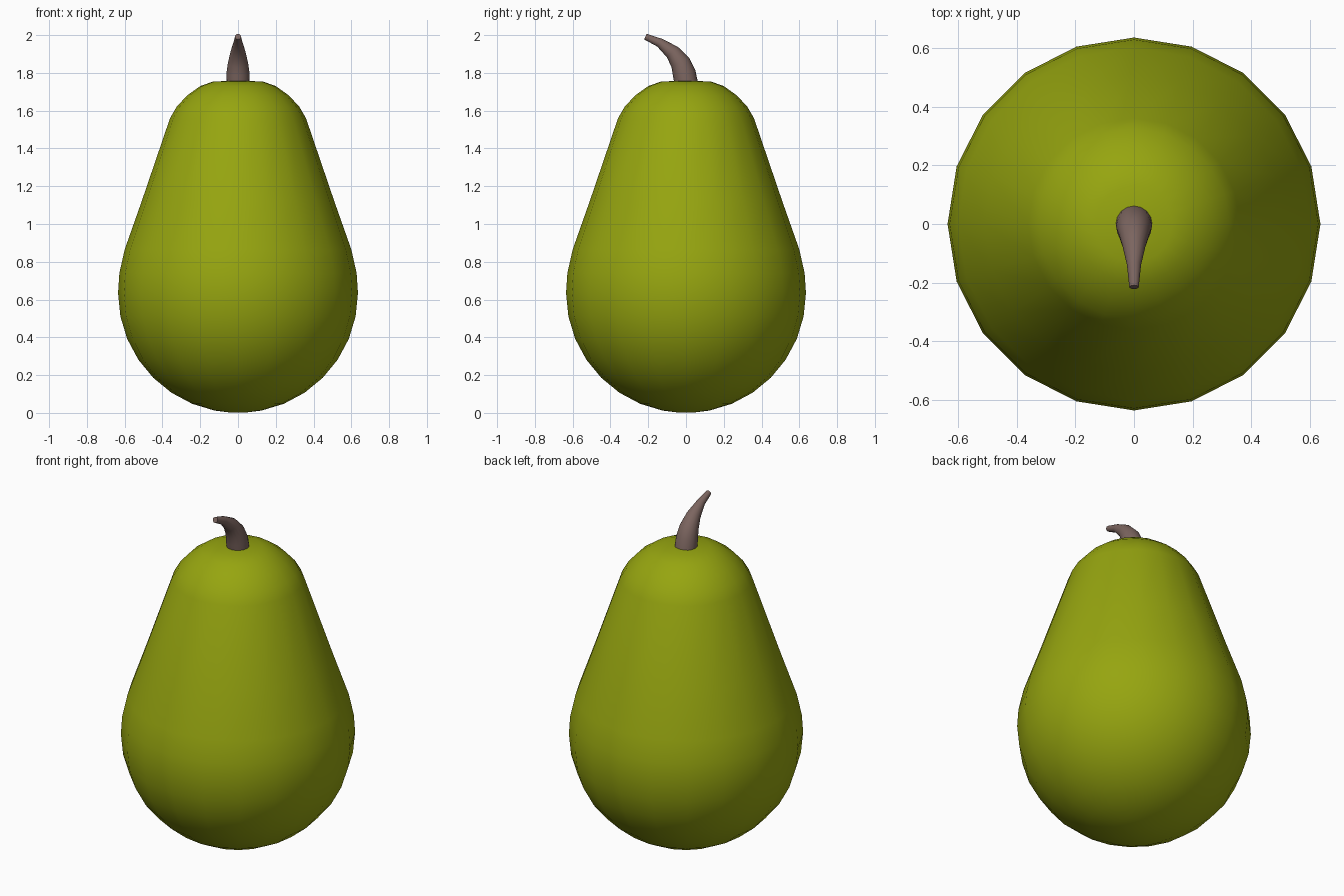
import bpy, bmesh, math
from mathutils import Vector

if "Cube" in bpy.data.objects:
    bpy.data.objects.remove(bpy.data.objects["Cube"])


def material(name, rgb):
    m = bpy.data.materials.new(name)
    m.diffuse_color = (*rgb, 1)
    m.use_nodes = True
    m.node_tree.nodes["Principled BSDF"].inputs["Base Color"].default_value = m.diffuse_color
    return m


def loft(name, rings, sides, mat, sharp):
    """Skin circular rings given as (centre, x-axis, y-axis) and cap both ends."""
    bm = bmesh.new()
    loops = []
    for c, u, v in rings:
        angles = [2 * math.pi * i / sides for i in range(sides)]
        loops.append([bm.verts.new(c + u * math.cos(a) + v * math.sin(a)) for a in angles])
    for a, b in zip(loops, loops[1:]):
        for i in range(sides):
            j = (i + 1) % sides
            bm.faces.new((a[i], a[j], b[j], b[i]))
    bm.faces.new(loops[0][::-1])
    bm.faces.new(loops[-1])
    bmesh.ops.recalc_face_normals(bm, faces=bm.faces)
    mesh = bpy.data.meshes.new(name)
    bm.to_mesh(mesh)
    bm.free()
    ob = bpy.data.objects.new(name, mesh)
    bpy.context.collection.objects.link(ob)
    mesh.materials.append(mat)
    bpy.ops.object.select_all(action='DESELECT')
    bpy.context.view_layer.objects.active = ob
    ob.select_set(True)
    bpy.ops.object.shade_smooth_by_angle(angle=math.radians(sharp))
    return ob


green = material("pear green", (0.305, 0.376, 0.005))
brown = material("stem brown", (0.20, 0.13, 0.115))

# Pear body: round bottom, tapering neck, domed shoulder
R = 0.635
profile = [(R * math.sin(math.radians(a)), R * (1 - math.cos(math.radians(a))))
           for a in (3, 11.25, 22.5, 33.75, 45, 56.25, 67.5, 78.75, 90)]
profile += [(0.628, 0.74), (0.60, 0.865), (0.51, 1.12), (0.36, 1.56), (0.325, 1.62),
            (0.27, 1.68), (0.20, 1.73), (0.13, 1.755), (0.02, 1.757)]
loft("pear_body", [(Vector((0, 0, z)), Vector((r, 0, 0)), Vector((0, r, 0)))
                   for r, z in profile], 20, green, 40)

# Stem: tapered tube bending towards the front: (y, z, radius, tilt in degrees)
path = [(0, 1.75, 0.062, 8), (-0.01, 1.80, 0.061, 15), (-0.03, 1.855, 0.053, 28),
        (-0.072, 1.91, 0.040, 45), (-0.14, 1.96, 0.024, 60), (-0.215, 1.992, 0.016, 66)]
rings = []
for y, z, r, tilt in path:
    t = math.radians(tilt)
    rings.append((Vector((0, y, z)), Vector((r, 0, 0)), Vector((0, math.cos(t), math.sin(t))) * r))
loft("stem", rings, 16, brown, 40)
